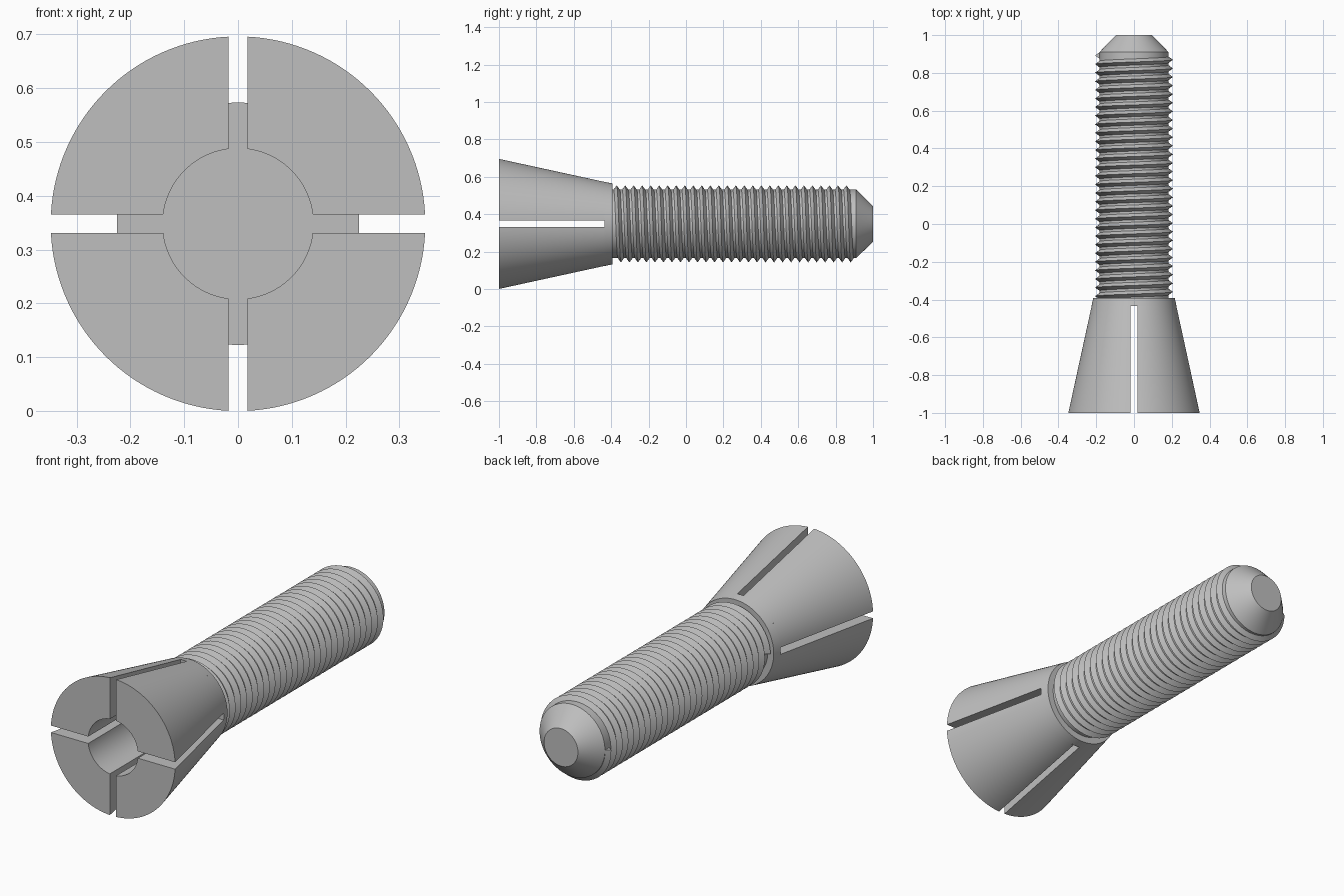
import bpy, bmesh
from math import sin, cos, pi, asin

cube = bpy.data.objects.get("Cube")
if cube:
    bpy.data.objects.remove(cube)

AXIS_Z = 0.348
FRONT, FLOOR, NECK, CHAMFER, TIP = -1.0, -0.435, -0.393, 0.91, 1.0
HEAD_R, NECK_R, BORE_R, SLOT = 0.348, 0.216, 0.14, 0.0175
CORE_R, CREST_R, TIP_R = 0.183, 0.206, 0.095
FLOOR_R = NECK_R + (HEAD_R - NECK_R) * (NECK - FLOOR) / (NECK - FRONT)

steel = bpy.data.materials.new("grey steel")
steel.use_nodes = True
grey = (0.52, 0.52, 0.52, 1)
steel.diffuse_color = grey
steel.node_tree.nodes["Principled BSDF"].inputs["Base Color"].default_value = grey


def polar(bm, r, a, y):
    return bm.verts.new((r * sin(a), y, AXIS_Z + r * cos(a)))


def bridge(bm, a, b, closed=False):
    n = len(a)
    for i in range(n if closed else n - 1):
        j = (i + 1) % n
        bm.faces.new((a[i], a[j], b[j], b[i]))


def finish(bm, name):
    bmesh.ops.recalc_face_normals(bm, faces=bm.faces)
    mesh = bpy.data.meshes.new(name)
    bm.to_mesh(mesh)
    bm.free()
    mesh.materials.append(steel)
    obj = bpy.data.objects.new(name, mesh)
    bpy.context.collection.objects.link(obj)
    bpy.ops.object.select_all(action='DESELECT')
    obj.select_set(True)
    bpy.context.view_layer.objects.active = obj
    bpy.ops.object.shade_smooth_by_angle(angle=pi / 6)


def turned(name, profile, segments=128):
    """Solid of revolution about the long axis with flat end caps."""
    bm = bmesh.new()
    rings = [[polar(bm, r, 2 * pi * i / segments, y) for i in range(segments)]
             for r, y in profile]
    for a, b in zip(rings, rings[1:]):
        bridge(bm, a, b, True)
    bm.faces.new(rings[0])
    bm.faces.new(rings[-1])
    finish(bm, name)


def jaw(name, quarter, segments=32):
    """One tapered quarter of the split head, with parallel slot walls."""
    bm = bmesh.new()
    rings = []
    for r, y in ((BORE_R, FLOOR), (BORE_R, FRONT), (HEAD_R, FRONT), (FLOOR_R, FLOOR)):
        margin = asin(SLOT / r)
        rings.append([polar(bm, r, quarter * pi / 2 + margin
                            + (pi / 2 - 2 * margin) * i / segments, y)
                      for i in range(segments + 1)])
    for a, b in zip(rings, rings[1:]):
        bridge(bm, a, b)
    for end in (0, -1):
        bm.faces.new([ring[end] for ring in rings])
    finish(bm, name)


def thread(name, pitch=0.0455, turns=28, base=0.036, steps=72):
    """Right-handed V ridge, finishing on the -x side behind the tip chamfer."""
    bm = bmesh.new()
    end_y, end_a = 0.892, 1.5 * pi
    sections = []
    for i in range(turns * steps + 1):
        back = i / steps
        a, y = end_a - 2 * pi * back, end_y - pitch * back
        sections.append([polar(bm, CORE_R - 0.002, a, y - base / 2),
                         polar(bm, CREST_R, a, y),
                         polar(bm, CORE_R - 0.002, a, y + base / 2)])
    for a, b in zip(sections, sections[1:]):
        bridge(bm, a, b, True)
    bm.faces.new(sections[0])
    bm.faces.new(sections[-1])
    finish(bm, name)


# Split conical head
for q, label in enumerate(("upper_left", "lower_left", "lower_right", "upper_right")):
    jaw("head_jaw_" + label, q)
turned("head_base", [(FLOOR_R, FLOOR), (NECK_R, NECK)])

# Shank with chamfered tip, and its thread
turned("shank", [(CORE_R, NECK - 0.01), (CORE_R, CHAMFER), (TIP_R, TIP)])
thread("shank_thread")
